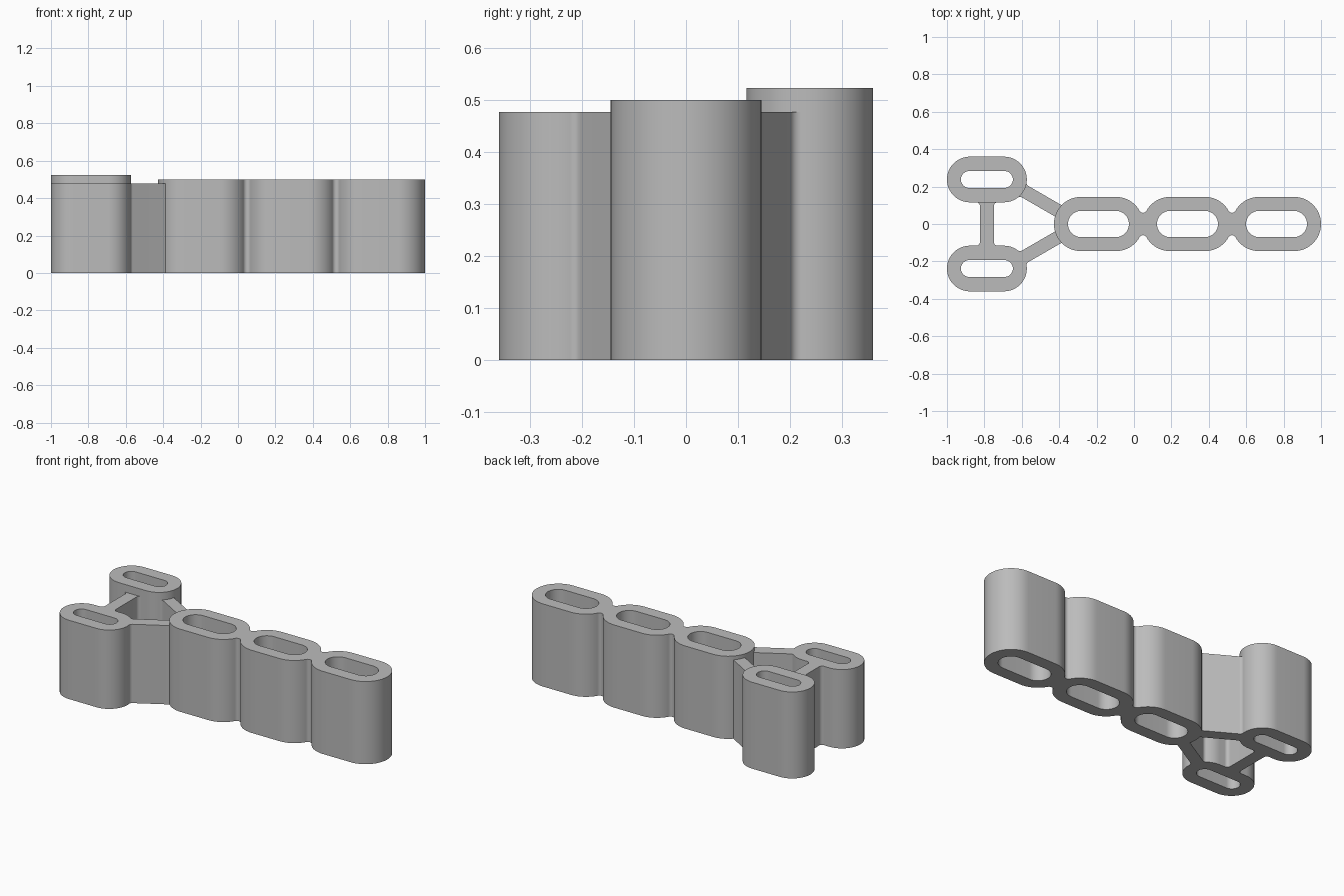
import bpy, bmesh
from math import sin, cos, pi, atan2, sqrt
from mathutils import Vector

if "Cube" in bpy.data.objects:
    bpy.data.objects.remove(bpy.data.objects["Cube"], do_unlink=True)

LINK_X = [-0.19, 0.286, 0.762]
LINK_HALF, LINK_R, LINK_H = 0.238, 0.145, 0.5
PAD_X, PAD_Y, PAD_HALF, PAD_R = -0.7865, 0.238, 0.2135, 0.122
FRONT_H, BACK_H = 0.477, 0.523
FILLET = 0.02


def arc(cx, cy, r, start, end, n=12):
    return [(cx + r * cos(start + (end - start) * i / n),
             cy + r * sin(start + (end - start) * i / n)) for i in range(n + 1)]


def stadium(cx, cy, half, r):
    d = half - r
    return (arc(cx + d, cy, r, -pi / 2, pi / 2, 32)
            + arc(cx - d, cy, r, pi / 2, 3 * pi / 2, 32))


def prism(name, points, top, bottom=0.0):
    bm = bmesh.new()
    face = bm.faces.new([bm.verts.new((x, y, bottom)) for x, y in points])
    ext = bmesh.ops.extrude_face_region(bm, geom=[face])
    verts = [v for v in ext["geom"] if isinstance(v, bmesh.types.BMVert)]
    bmesh.ops.translate(bm, verts=verts, vec=(0, 0, top - bottom))
    bmesh.ops.recalc_face_normals(bm, faces=bm.faces)
    mesh = bpy.data.meshes.new(name)
    bm.to_mesh(mesh)
    bm.free()
    obj = bpy.data.objects.new(name, mesh)
    bpy.context.collection.objects.link(obj)
    return obj


def combine(body, part, operation):
    part.hide_render = True
    bpy.context.view_layer.objects.active = body
    mod = body.modifiers.new("combine", "BOOLEAN")
    mod.operation, mod.object, mod.solver = operation, part, "EXACT"
    bpy.ops.object.modifier_apply(modifier=mod.name)
    bpy.data.objects.remove(part, do_unlink=True)


def neck_profile(x):
    # Concave web tangent to both neighbouring link ends
    waist = 0.06
    r = waist ** 2 / (2 * (LINK_R - waist))
    h = waist + r
    a = atan2(h, LINK_R)
    top = arc(0, h, r, -pi + a, -a)
    half = [(-0.04, 0.06)] + top + [(0.04, 0.06)]
    return [(x + u, v) for u, v in half] + [(x - u, -v) for u, v in half]


def strut_profile():
    # Straight tie between the pads with flared ends
    w, edge = 0.037, PAD_Y - PAD_R
    side = arc(w + FILLET, edge - FILLET, FILLET, pi, pi / 2)
    side.append((w + FILLET, edge + 0.03))
    right = [(u, -v) for u, v in reversed(side)] + side
    return [(PAD_X + u, v) for u, v in right] + [(PAD_X - u, -v) for u, v in right]


def brace_profile(sign):
    # Diagonal from pad arc centre to link arc centre, flared at the pad
    a = Vector((PAD_X + PAD_HALF - PAD_R, PAD_Y * sign))
    b = Vector((LINK_X[0] - LINK_HALF + LINK_R, 0))
    w = 0.035
    u0 = sqrt((PAD_R + FILLET) ** 2 - (w + FILLET) ** 2)
    ang = atan2(w + FILLET, u0)
    upper = [(PAD_R - 0.03, w)]
    upper += arc(u0, w + FILLET, FILLET, pi + ang, 3 * pi / 2)
    upper.append(((b - a).length - LINK_R + 0.03, w))
    local = upper + [(u, -v) for u, v in reversed(upper)]
    d = (b - a).normalized()
    n = Vector((-d.y, d.x))
    return [tuple(a + d * u + n * v) for u, v in local]


# Chain of three links joined by necks
body = prism("linked_bracket", stadium(LINK_X[0], 0, LINK_HALF, LINK_R), LINK_H)
for x in LINK_X[1:]:
    combine(body, prism("neck", neck_profile(x - LINK_HALF), LINK_H), "UNION")
    combine(body, prism("link", stadium(x, 0, LINK_HALF, LINK_R), LINK_H), "UNION")

# Forked end: two pads of different height, diagonals and a tie
for sign, height in ((-1, FRONT_H), (1, BACK_H)):
    combine(body, prism("brace", brace_profile(sign), FRONT_H), "UNION")
    combine(body, prism("pad", stadium(PAD_X, PAD_Y * sign, PAD_HALF, PAD_R), height), "UNION")
combine(body, prism("strut", strut_profile(), FRONT_H), "UNION")

# Through slots
slots = [(x, 0, 0.163, 0.07) for x in LINK_X]
slots += [(PAD_X, PAD_Y * s, 0.139, 0.045) for s in (-1, 1)]
for slot in slots:
    combine(body, prism("slot_cutter", stadium(*slot), 0.7, -0.1), "DIFFERENCE")

# Plain grey finish
grey = bpy.data.materials.new("plain_grey")
grey.use_nodes = True
colour = (0.5, 0.5, 0.5, 1)
grey.diffuse_color = colour
grey.node_tree.nodes["Principled BSDF"].inputs["Base Color"].default_value = colour
body.data.materials.clear()
body.data.materials.append(grey)

bpy.ops.object.select_all(action="DESELECT")
body.select_set(True)
bpy.context.view_layer.objects.active = body
bpy.ops.object.shade_smooth_by_angle(angle=pi / 6)
